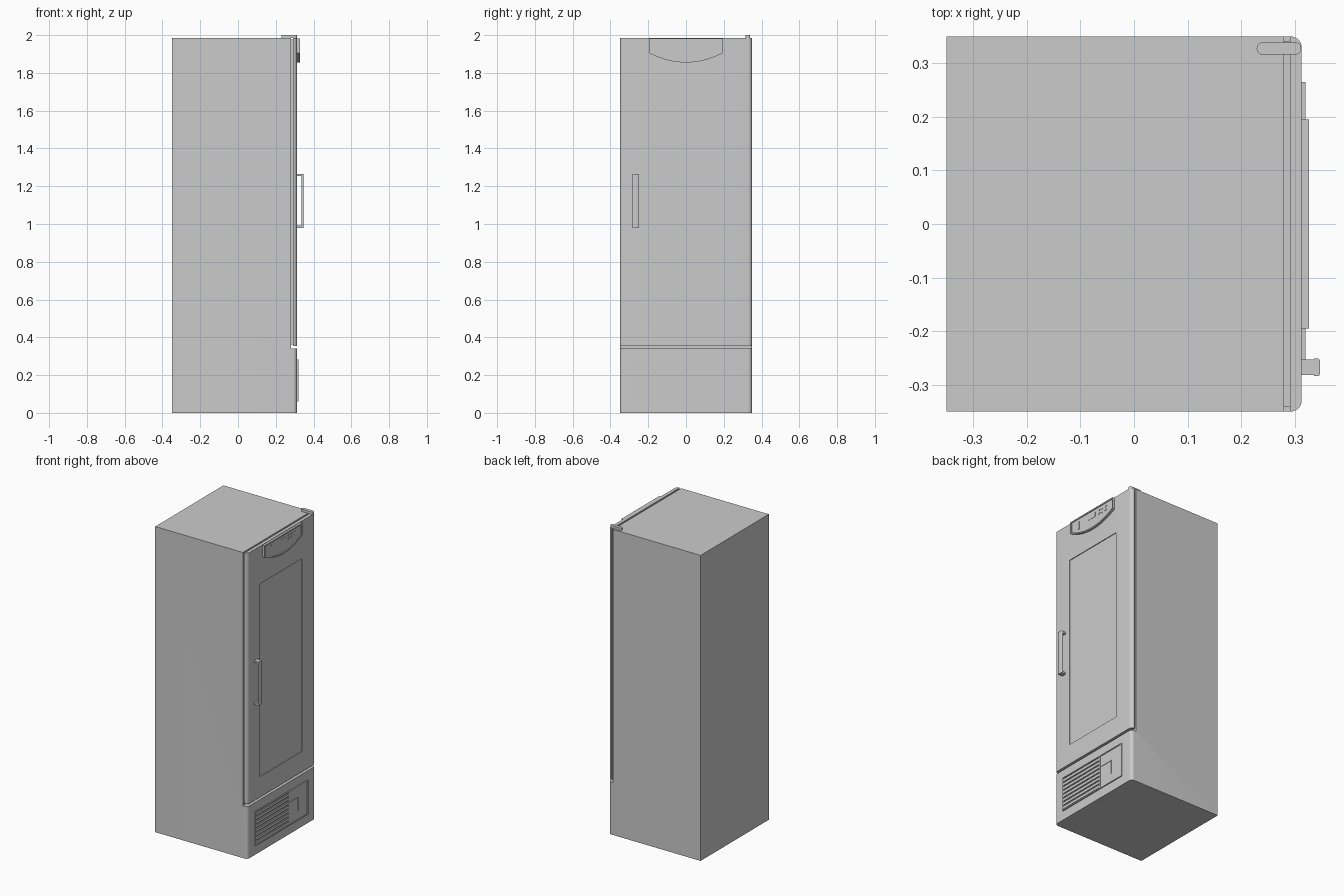
import bpy, bmesh, math
from mathutils import Vector

if "Cube" in bpy.data.objects:
    bpy.data.objects.remove(bpy.data.objects["Cube"])

FRONT = 0.313  # plane of the door face (+x side)


def prism(name, pts, axis, lo, hi, smooth=False):
    """Extrude a 2D outline along an axis: 'z' takes xy points, 'x' takes yz, 'y' takes xz."""
    place = {'z': lambda a, b, c: (a, b, c),
             'x': lambda a, b, c: (c, a, b),
             'y': lambda a, b, c: (a, c, b)}[axis]
    bm = bmesh.new()
    face = bm.faces.new([bm.verts.new(place(a, b, lo)) for a, b in pts])
    ext = bmesh.ops.extrude_face_region(bm, geom=[face])
    verts = [v for v in ext['geom'] if isinstance(v, bmesh.types.BMVert)]
    bmesh.ops.translate(bm, verts=verts, vec=Vector(place(0, 0, hi - lo)))
    bmesh.ops.recalc_face_normals(bm, faces=bm.faces)
    mesh = bpy.data.meshes.new(name)
    bm.to_mesh(mesh)
    bm.free()
    ob = bpy.data.objects.new(name, mesh)
    bpy.context.collection.objects.link(ob)
    if smooth:
        activate(ob)
        bpy.ops.object.shade_smooth_by_angle(angle=math.radians(30))
    return ob


def activate(ob):
    bpy.ops.object.select_all(action='DESELECT')
    ob.select_set(True)
    bpy.context.view_layer.objects.active = ob


def rect(a0, a1, b0, b1):
    return [(a0, b0), (a1, b0), (a1, b1), (a0, b1)]


def box(name, x, y, z):
    return prism(name, rect(*x, *y), 'z', *z)


def rounded(a0, a1, b0, b1, radii, n=8):
    """Rectangle with one radius per corner, counter-clockwise from (a0, b0)."""
    pts = []
    signs = [(1, 1), (-1, 1), (-1, -1), (1, -1)]
    for k, ((a, b), (sa, sb), r) in enumerate(zip(rect(a0, a1, b0, b1), signs, radii)):
        if r == 0:
            pts.append((a, b))
            continue
        for i in range(n + 1):
            t = math.pi + k * math.pi / 2 + i / n * math.pi / 2
            pts.append((a + sa * r + r * math.cos(t), b + sb * r + r * math.sin(t)))
    return pts


def cut(ob, cutter):
    mod = ob.modifiers.new("cut", 'BOOLEAN')
    mod.operation, mod.solver, mod.object = 'DIFFERENCE', 'EXACT', cutter
    cutter.hide_render = True
    activate(ob)
    bpy.ops.object.modifier_apply(modifier=mod.name)
    bpy.data.objects.remove(cutter)


# Cabinet: rounded-front plinth at the bottom, stepped back behind the door above
R = 0.022
plan = rounded(-0.35, FRONT, -0.35, 0.35, (0, R, R, 0))
cabinet = prism("cabinet", plan, 'z', 0, 1.985, True)
cut(cabinet, box("cutter", (0.28, 0.5), (-0.5, 0.5), (0.34, 2.5)))

# Door with seal and shallow recessed window
box("door_seal", (0.279, 0.293), (-0.341, 0.341), (0.362, 1.978))
door = prism("door", rounded(0.291, FRONT, -0.35, 0.35, (0, 0.021, 0.021, 0)),
             'z', 0.355, 1.985, True)
cut(door, box("cutter", (FRONT - 0.005, 0.4), (-0.22, 0.21), (0.487, 1.74)))


# Control panel with curved lower edge and recessed face
def shield(w, top, side, low, n=20):
    ys = [-w + 2 * w * i / n for i in range(n + 1)]
    return [(y, low + (side - low) * (y / w) ** 2) for y in ys] + [(w, top), (-w, top)]


panel = prism("control_panel", shield(0.195, 1.982, 1.905, 1.855), 'x', 0.311, 0.327, True)
cut(panel, prism("cutter", shield(0.186, 1.974, 1.910, 1.863), 'x', 0.322, 0.4))

# Display, switch and buttons
box("display", (0.321, 0.3235), (-0.03, 0.03), (1.925, 1.955))
box("power_switch", (0.321, 0.325), (-0.128, -0.115), (1.905, 1.955))
for row in range(2):
    for col in range(3):
        y, z = 0.055 + col * 0.03, 1.925 + row * 0.022
        box("button", (0.321, 0.3235), (y, y + 0.016), (z, z + 0.009))

# Handle: flat bar on two standoffs
hy = (-0.284, -0.251)
prism("handle_bar", rounded(0.336, 0.347, *hy, (0, 0.005, 0.005, 0), 4), 'z', 0.98, 1.266, True)
for z in (0.98, 1.254):
    box("handle_standoff", (0.311, 0.337), (-0.282, -0.253), (z, z + 0.012))

# Ventilation frame with grille opening and service panel
frame = box("vent_frame", (0.311, 0.320), (-0.275, 0.265), (0.06, 0.283))
cut(frame, box("cutter", (0.3135, 0.4), (-0.27, 0.062), (0.066, 0.277)))
cut(frame, box("cutter", (0.3155, 0.4), (0.07, 0.259), (0.066, 0.277)))
for i in range(8):
    z = 0.069 + i * 0.0264
    prism("grille_slat", rounded(-0.271, 0.060, z, z + 0.018, [0.005] * 4, 4),
          'x', 0.313, 0.3195, True)
box("service_panel_ridge", (0.315, 0.318), (0.08, 0.17), (0.205, 0.209))
box("service_panel_ridge_upright", (0.315, 0.318), (0.166, 0.17), (0.12, 0.209))

# Top hinge arm
prism("top_hinge", rounded(0.229, 0.312, 0.316, 0.339, [0.0114] * 4), 'z', 1.984, 2.0, True)
